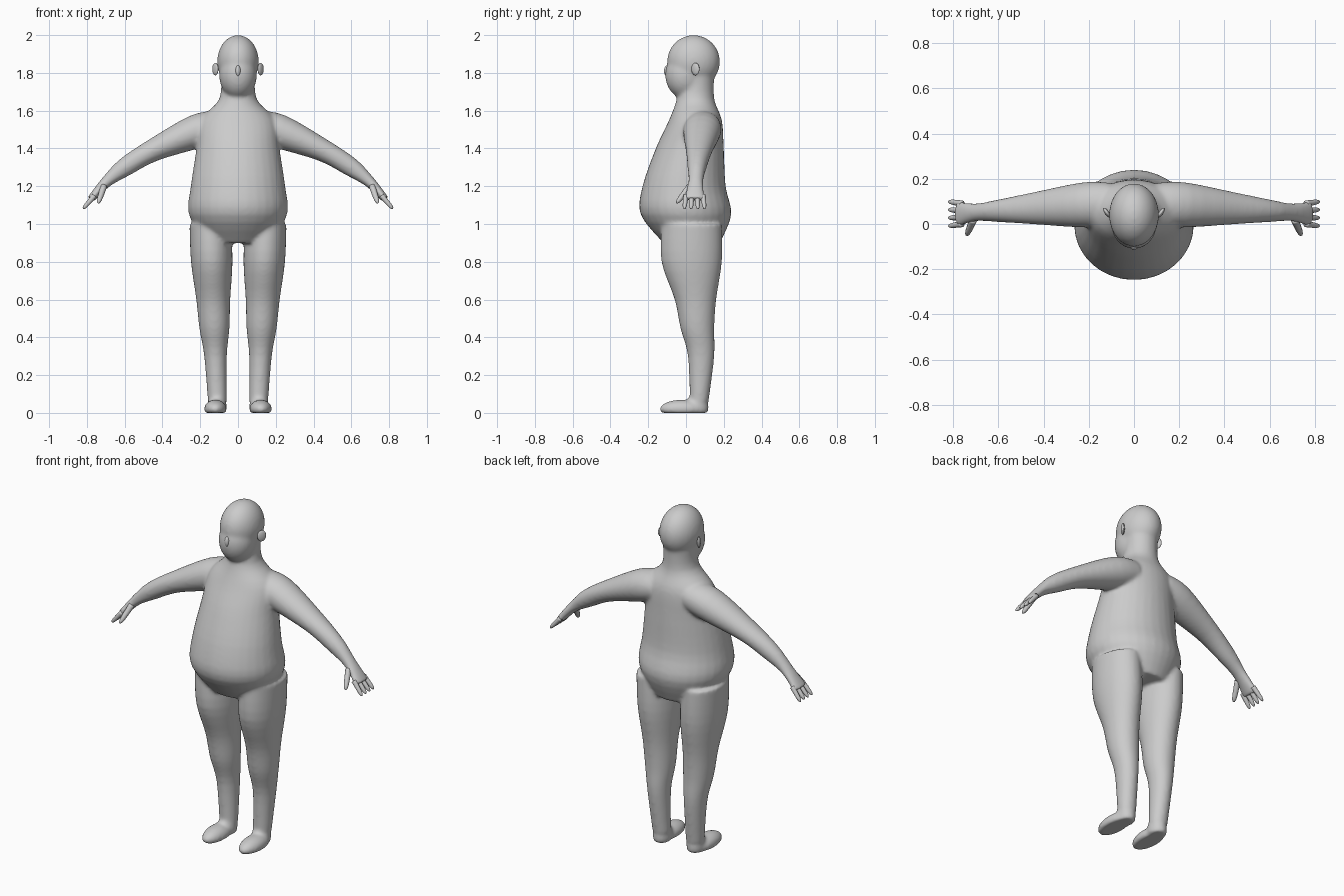
import bpy, bmesh, math
from mathutils import Vector, Matrix

if "Cube" in bpy.data.objects:
    bpy.data.objects.remove(bpy.data.objects["Cube"])

skin = bpy.data.materials.new("plain grey")
skin.use_nodes = True
grey = (0.6, 0.6, 0.6, 1)
skin.diffuse_color = grey
skin.node_tree.nodes["Principled BSDF"].inputs["Base Color"].default_value = grey


def refine(rows, steps=4):
    """Run a smooth curve through rows of values."""
    last = len(rows) - 1
    smooth = []
    for i in range(last):
        start, end = Vector(rows[i]), Vector(rows[i + 1])
        before, after = Vector(rows[max(i - 1, 0)]), Vector(rows[min(i + 2, last)])
        leave, arrive = (end - before) / 2, (after - start) / 2
        for step in range(steps):
            t = step / steps
            ease = t * t * (3 - 2 * t)
            smooth.append(start.lerp(end, ease)
                          + leave * t * (1 - t) ** 2 - arrive * t * t * (1 - t))
    return smooth + [Vector(rows[last])]


def loft(bm, rings, sides=32):
    """Skin a tube through rings given as (centre, half axis, half axis)."""
    angles = [math.tau * i / sides for i in range(sides)]
    loops = [[bm.verts.new(centre + u * math.cos(a) + v * math.sin(a)) for a in angles]
             for centre, u, v in rings]
    faces = [bm.faces.new(loops[0]), bm.faces.new(loops[-1])]
    for low, high in zip(loops, loops[1:]):
        for i in range(sides):
            faces.append(bm.faces.new((low[i - 1], low[i], high[i], high[i - 1])))
    bmesh.ops.recalc_face_normals(bm, faces=faces)


def upright(bm, rows, place=lambda z: 0):
    """Level rings from (height, half width, middle depth, half depth)."""
    loft(bm, [(Vector((place(z), y, z)), Vector((width, 0, 0)), Vector((0, depth, 0)))
              for z, width, y, depth in refine(rows)])


def tube(bm, path, sizes, sides=32):
    """Rings square to a path, with (thickness, breadth) at each point."""
    last = len(path) - 1
    rings = []
    for i, (point, (thick, broad)) in enumerate(zip(path, sizes)):
        along = (path[min(i + 1, last)] - path[max(i - 1, 0)]).normalized()
        across = along.cross(Vector((0, 1, 0))).normalized()
        rings.append((point, across * thick, along.cross(across) * broad))
    loft(bm, rings, sides)


def ball(bm, centre, size, turn=0):
    """Ellipsoid turned about the vertical and kept above the ground."""
    matrix = Matrix.LocRotScale(Vector(centre), Matrix.Rotation(turn, 3, "Z"), Vector(size))
    made = bmesh.ops.create_uvsphere(bm, u_segments=32, v_segments=20, radius=1, matrix=matrix)
    for vert in made["verts"]:
        vert.co.z = max(vert.co.z, 0)


def finish(bm, name):
    mesh = bpy.data.meshes.new(name)
    bm.to_mesh(mesh)
    bm.free()
    mesh.materials.append(skin)
    mesh.shade_smooth()
    part = bpy.data.objects.new(name, mesh)
    bpy.context.collection.objects.link(part)
    return part


def finger(name, root, tip, radius):
    """Tapered finger with a rounded end."""
    steps = [i / 10 for i in range(10)] + [0.97, 1]
    sizes = [radius * (1 - t / 4) * math.sqrt(1.02 - t ** 8) for t in steps]
    bm = bmesh.new()
    tube(bm, [root.lerp(tip, t) for t in steps], [(r, r) for r in sizes], sides=12)
    finish(bm, name)


def leg_line(side):
    """Legs splay slightly with height."""
    return lambda z: side * (0.107 + z / 25)


# Height, half width, middle depth, half depth
trunk = [
    (0.9, 0.17, 0.03, 0.15),
    (1.05, 0.26, 0, 0.24),
    (1.2, 0.25, -0.01, 0.22),
    (1.4, 0.22, 0.02, 0.18),
    (1.55, 0.2, 0.05, 0.14),
    (1.66, 0.1, 0.05, 0.1),
    (1.8, 0.09, 0.06, 0.09),
]
leg = [
    (0.06, 0.05, 0.07, 0.05),
    (0.3, 0.06, 0.08, 0.07),
    (0.45, 0.08, 0.06, 0.09),
    (0.6, 0.09, 0.05, 0.11),
    (0.8, 0.11, 0.03, 0.16),
    (1, 0.11, 0.03, 0.16),
]
# Distance out, height, thickness, breadth
arm = [
    (0.1, 1.52, 0.08, 0.09),
    (0.22, 1.49, 0.09, 0.1),
    (0.45, 1.39, 0.06, 0.07),
    (0.6, 1.3, 0.05, 0.05),
    (0.7, 1.22, 0.03, 0.04),
    (0.78, 1.13, 0.02, 0.06),
]

# Torso, skull and jaw
bm = bmesh.new()
upright(bm, trunk)
ball(bm, (0, 0.04, 1.86), (0.11, 0.14, 0.14))
ball(bm, (0, 0, 1.79), (0.1, 0.11, 0.13))

for side, label in ((1, "left"), (-1, "right")):
    # Leg, heel and toes
    upright(bm, leg, leg_line(side))
    ball(bm, (0.11 * side, 0.06, 0.03), (0.05, 0.06, 0.08))
    ball(bm, (0.12 * side, -0.02, 0.02), (0.06, 0.12, 0.05))

    # Arm and palm, drifting forward toward the hand
    rows = refine(arm)
    tube(bm, [Vector((x * side, 0.1 - 0.07 * x, z)) for x, z, *_ in rows],
         [row[2:] for row in rows])

    # Fingers fan out from the palm
    for i, name in enumerate(("index", "middle", "ring", "little")):
        y = 0.03 * (i - 1.5)
        finger(f"{label}_{name}_finger", Vector((0.76 * side, 0.045 + y, 1.15)),
               Vector((0.82 * side, 0.045 + y * 1.2, 1.08)), 0.014)
    finger(f"{label}_thumb", Vector((0.71 * side, 0.02, 1.2)),
           Vector((0.74 * side, -0.05, 1.11)), 0.017)

    # Ear flaring outward at the back
    ear = bmesh.new()
    ball(ear, (0.12 * side, 0.05, 1.82), (0.01, 0.025, 0.033), -0.6 * side)
    finish(ear, f"{label}_ear")

nose = bmesh.new()
ball(nose, (0, -0.1, 1.81), (0.014, 0.016, 0.03))
finish(nose, "nose")

# Blend the overlapping tubes into one skin
body = finish(bm, "body")
blend = body.modifiers.new("blend", "REMESH")
blend.mode = "VOXEL"
blend.voxel_size = 0.009
blend.use_smooth_shade = True
relax = body.modifiers.new("relax", "SMOOTH")
relax.factor = 0.5
relax.iterations = 12
